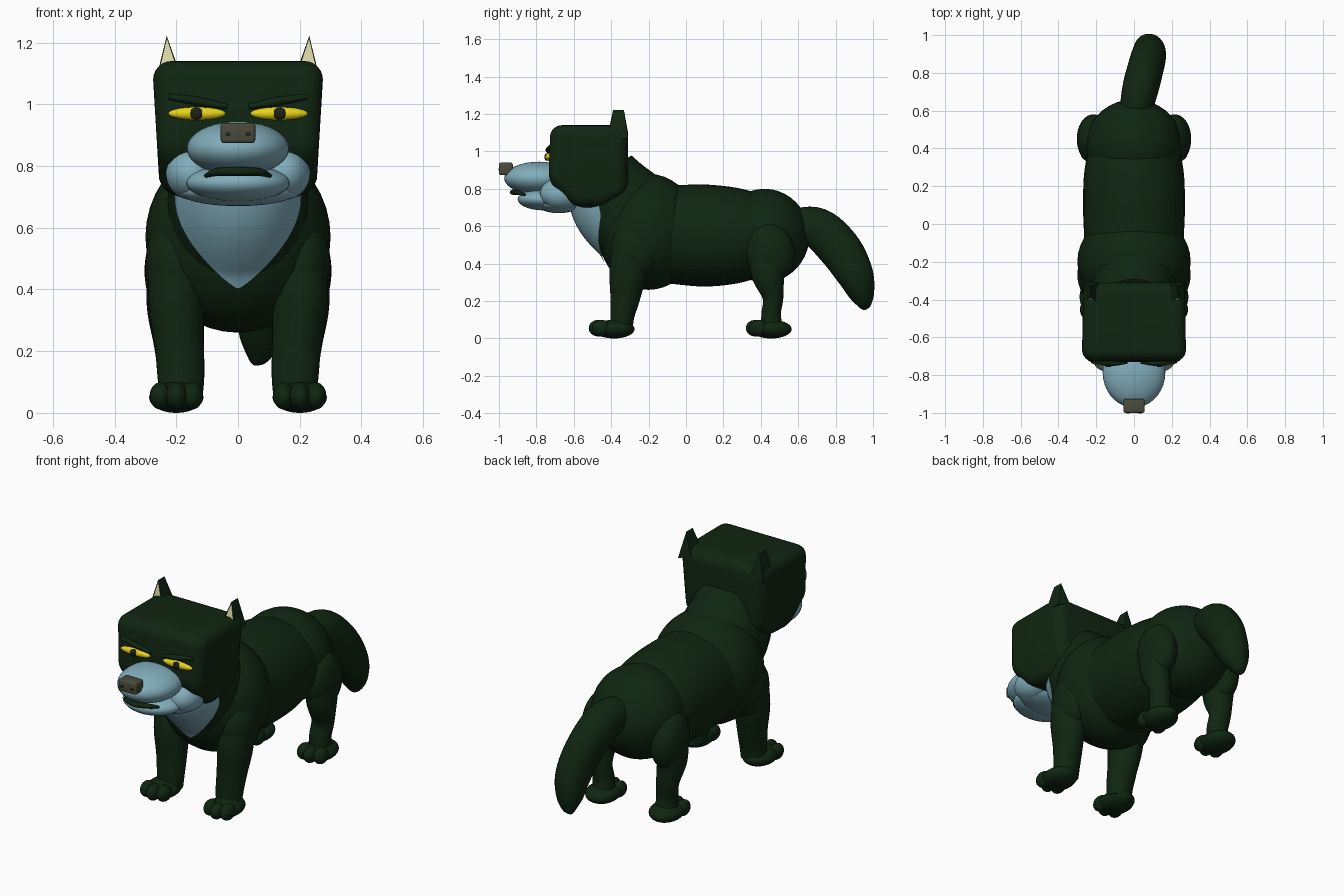
import bpy, bmesh, math
from mathutils import Vector, Matrix
from mathutils.bvhtree import BVHTree

if "Cube" in bpy.data.objects:
    bpy.data.objects.remove(bpy.data.objects["Cube"])


def material(name, r, g, b):
    m = bpy.data.materials.new(name)
    m.use_nodes = True
    m.diffuse_color = (r, g, b, 1)
    bsdf = m.node_tree.nodes["Principled BSDF"]
    bsdf.inputs["Base Color"].default_value = (r, g, b, 1)
    bsdf.inputs["Roughness"].default_value = 0.8
    return m


FUR = material("dark green fur", 0.005, 0.019, 0.006)
PALE = material("pale blue fur", 0.22, 0.42, 0.50)
YELLOW = material("yellow eye", 0.80, 0.65, 0.01)
PUPIL = material("dark pupil", 0.012, 0.015, 0.008)
NOSE = material("grey nose", 0.065, 0.07, 0.042)
CREAM = material("cream inner ear", 0.73, 0.69, 0.40)


def finish(name, bm, *mats, angle=40):
    bmesh.ops.recalc_face_normals(bm, faces=bm.faces)
    mesh = bpy.data.meshes.new(name)
    bm.to_mesh(mesh)
    bm.free()
    for m in mats:
        mesh.materials.append(m)
    ob = bpy.data.objects.new(name, mesh)
    bpy.context.collection.objects.link(ob)
    bpy.ops.object.select_all(action="DESELECT")
    ob.select_set(True)
    bpy.context.view_layer.objects.active = ob
    bpy.ops.object.shade_smooth_by_angle(angle=math.radians(angle))
    return ob


def ball(name, centre, radii, mat, tilt=0):
    bm = bmesh.new()
    place = (Matrix.Translation(centre) @ Matrix.Rotation(tilt, 4, "X")
             @ Matrix.Diagonal((*radii, 1)))
    bmesh.ops.create_uvsphere(bm, u_segments=36, v_segments=20, radius=1, matrix=place)
    return finish(name, bm, mat)


def block(name, centre, size, mat, bevel=0):
    bm = bmesh.new()
    place = Matrix.Translation(centre) @ Matrix.Diagonal((*size, 1))
    bmesh.ops.create_cube(bm, size=1, matrix=place)
    if bevel:
        bmesh.ops.bevel(bm, geom=bm.edges[:], offset=bevel, segments=3,
                        affect="EDGES", profile=0.5)
    return finish(name, bm, mat)


def tube(name, stations, mat, steps=6, sides=32):
    """Smooth tube through stations of x, y, z, half width, half depth."""
    p = [Vector(s) for s in stations]
    p = [2 * p[0] - p[1]] + p + [2 * p[-1] - p[-2]]
    path = []
    for i in range(1, len(p) - 2):
        a, b, c, d = p[i - 1:i + 3]
        for k in range(steps + (i == len(p) - 3)):
            t = k / steps
            path.append(0.5 * (2 * b + (c - a) * t + (2 * a - 5 * b + 4 * c - d) * t * t
                               + (3 * b - a - 3 * c + d) * t ** 3))
    span = (path[-1] - path[0])
    ref = Vector((0, 0, 1)) if abs(span[0]) > 0.1 else Vector((1, 0, 0))
    bm = bmesh.new()
    rings = []
    for i, q in enumerate(path):
        step = path[min(i + 1, len(path) - 1)] - path[max(i - 1, 0)]
        tan = Vector(step[:3]).normalized()
        v = tan.cross(ref).normalized()
        u = v.cross(tan)
        ring = []
        for j in range(sides):
            ang = math.tau * j / sides
            ring.append(bm.verts.new(Vector(q[:3]) + u * math.cos(ang) * q[3]
                                     + v * math.sin(ang) * q[4]))
        rings.append(ring)
    for r, s in zip(rings, rings[1:]):
        for j in range(sides):
            k = (j + 1) % sides
            bm.faces.new((r[j], r[k], s[k], s[j]))
    bm.faces.new(rings[0])
    bm.faces.new(rings[-1])
    return finish(name, bm, mat)


# Torso, neck and tail
chest = ball("chest", (0, -0.2, 0.57), (0.3, 0.27, 0.31), FUR)
tube("barrel", [(0, -0.2, 0.56, 0.26, 0.25), (0, -0.05, 0.555, 0.265, 0.265),
                (0, 0.12, 0.55, 0.27, 0.272), (0, 0.3, 0.55, 0.26, 0.25),
                (0, 0.45, 0.55, 0.22, 0.2)], FUR)
ball("hips", (0, 0.42, 0.55), (0.255, 0.24, 0.25), FUR)
neck = tube("neck", [(0, -0.2, 0.55, 0.24, 0.25), (0, -0.36, 0.72, 0.225, 0.25),
                     (0, -0.46, 0.87, 0.2, 0.2)], FUR)
tube("tail", [(0, 0.55, 0.6, 0.08, 0.09), (0.03, 0.7, 0.59, 0.095, 0.11),
              (0.06, 0.82, 0.48, 0.095, 0.115), (0.08, 0.9, 0.35, 0.09, 0.1),
              (0.075, 0.94, 0.24, 0.07, 0.07), (0.065, 0.96, 0.17, 0.03, 0.03),
              (0.065, 0.965, 0.155, 0.004, 0.004)], FUR)

# Pale shield-shaped bib laid over the front of the neck and chest
trees = []
for part in (chest, neck):
    mesh = part.data
    trees.append(BVHTree.FromPolygons([v.co for v in mesh.vertices],
                                      [f.vertices[:] for f in mesh.polygons]))
bm = bmesh.new()
rows = []
for i in range(25):
    z = 0.403 + 0.36 * i / 24
    width = 0.205 * math.sin(math.pi / 2 * min(1, (z - 0.4) / 0.3)) ** 0.85
    row = []
    for j in range(25):
        x = width * (j / 12 - 1)
        hits = [t.ray_cast(Vector((x, -2, z)), Vector((0, 1, 0)))[0] for t in trees]
        y = min(h.y for h in hits if h)
        row.append(bm.verts.new((x, y - 0.008, z)))
    rows.append(row)
for r, s in zip(rows, rows[1:]):
    for j in range(24):
        bm.faces.new((r[j], r[j + 1], s[j + 1], s[j]))
finish("bib", bm, PALE, angle=80)

# Head: a side profile widened across x, then rounded
bm = bmesh.new()
outline = [(-0.735, 0.84), (-0.725, 1.14), (-0.31, 1.14), (-0.31, 0.775),
           (-0.45, 0.7), (-0.6, 0.7)]
base = bm.faces.new([bm.verts.new((-0.275, y, z)) for y, z in outline])
wall = bmesh.ops.extrude_face_region(bm, geom=[base])["geom"]
bmesh.ops.translate(bm, vec=(0.55, 0, 0), verts=[g for g in wall
                                                 if isinstance(g, bmesh.types.BMVert)])
for v in bm.verts:
    v.co.x *= 0.88 if v.co.z < 0.8 else 1
bmesh.ops.recalc_face_normals(bm, faces=bm.faces)
bmesh.ops.bevel(bm, geom=bm.edges[:], offset=0.06, segments=6, affect="EDGES",
                profile=0.5, clamp_overlap=True)
finish("head", bm, FUR)

# Muzzle, jaw, mouth and nose
ball("muzzle", (0, -0.785, 0.857), (0.166, 0.187, 0.088), PALE)
ball("lower_jaw", (0, -0.76, 0.745), (0.168, 0.14, 0.06), PALE)
ball("chin", (0, -0.68, 0.72), (0.2, 0.12, 0.05), PALE)
tube("mouth", [(-0.105, -0.86, 0.768, 0.006, 0.006), (-0.07, -0.9, 0.78, 0.013, 0.015),
               (0, -0.925, 0.782, 0.014, 0.018), (0.07, -0.9, 0.78, 0.013, 0.015),
               (0.105, -0.86, 0.768, 0.006, 0.006)], FUR, sides=12)
block("nose", (0, -0.963, 0.907), (0.112, 0.074, 0.066), NOSE, 0.01)

# Paired parts
for side, s in (("left", 1), ("right", -1)):
    ball(side + "_cheek", (s * 0.148, -0.665, 0.775), (0.086, 0.115, 0.085), PALE)
    block(side + "_nostril", (s * 0.033, -1.0, 0.903), (0.016, 0.004, 0.012), PUPIL)
    ball(side + "_eye", (s * 0.133, -0.732, 0.97), (0.093, 0.02, 0.021), YELLOW)
    ball(side + "_pupil", (s * 0.135, -0.745, 0.97), (0.022, 0.012, 0.02), PUPIL)
    tube(side + "_brow", [(s * 0.035, -0.73, 0.992, 0.008, 0.01),
                          (s * 0.12, -0.735, 1.008, 0.014, 0.016),
                          (s * 0.225, -0.725, 1.025, 0.01, 0.012)], FUR, sides=12)

    # Wedge ear with a cream front face
    bm = bmesh.new()
    loops = []
    for y, lean in ((-0.415, 0.025), (-0.31, -0.022)):
        corners = [(0.268, y, 1.07), (0.188, y, 1.1), (0.231, y + lean, 1.222)]
        loops.append([bm.verts.new((s * x, b, z)) for x, b, z in corners])
    front = bm.faces.new(loops[0])
    bm.faces.new(loops[1])
    for j in range(3):
        k = (j + 1) % 3
        bm.faces.new((loops[0][j], loops[0][k], loops[1][k], loops[1][j]))
    bmesh.ops.recalc_face_normals(bm, faces=bm.faces)
    bmesh.ops.inset_individual(bm, faces=[front], thickness=0.006, depth=-0.003)
    front.material_index = 1
    finish(side + "_ear", bm, FUR, CREAM, angle=20)

    # Legs
    ball(side + "_shoulder", (s * 0.205, -0.27, 0.48), (0.095, 0.13, 0.16), FUR)
    tube(side + "_front_leg", [(s * 0.2, -0.3, 0.5, 0.09, 0.09),
                               (s * 0.2, -0.31, 0.36, 0.09, 0.1),
                               (s * 0.19, -0.325, 0.22, 0.08, 0.08),
                               (s * 0.185, -0.34, 0.12, 0.076, 0.064),
                               (s * 0.185, -0.345, 0.05, 0.07, 0.06)], FUR)
    ball(side + "_thigh", (s * 0.215, 0.45, 0.46), (0.088, 0.13, 0.16), FUR, 0.2)
    tube(side + "_hind_leg", [(s * 0.22, 0.44, 0.46, 0.075, 0.11),
                              (s * 0.22, 0.44, 0.34, 0.075, 0.09),
                              (s * 0.21, 0.465, 0.22, 0.062, 0.056),
                              (s * 0.2, 0.455, 0.13, 0.06, 0.052),
                              (s * 0.2, 0.46, 0.05, 0.06, 0.06)], FUR)

    # Paws with three toes each
    for end, y in (("front", -0.385), ("hind", 0.455)):
        ball(f"{side}_{end}_paw", (s * 0.2, y, 0.05), (0.088, 0.11, 0.05), FUR)
        for n in (-1, 0, 1):
            ball(f"{side}_{end}_toe_{n + 2}",
                 (s * 0.2 + n * 0.052, y - 0.085 + abs(n) * 0.018, 0.055),
                 (0.034, 0.05, 0.044), FUR)
